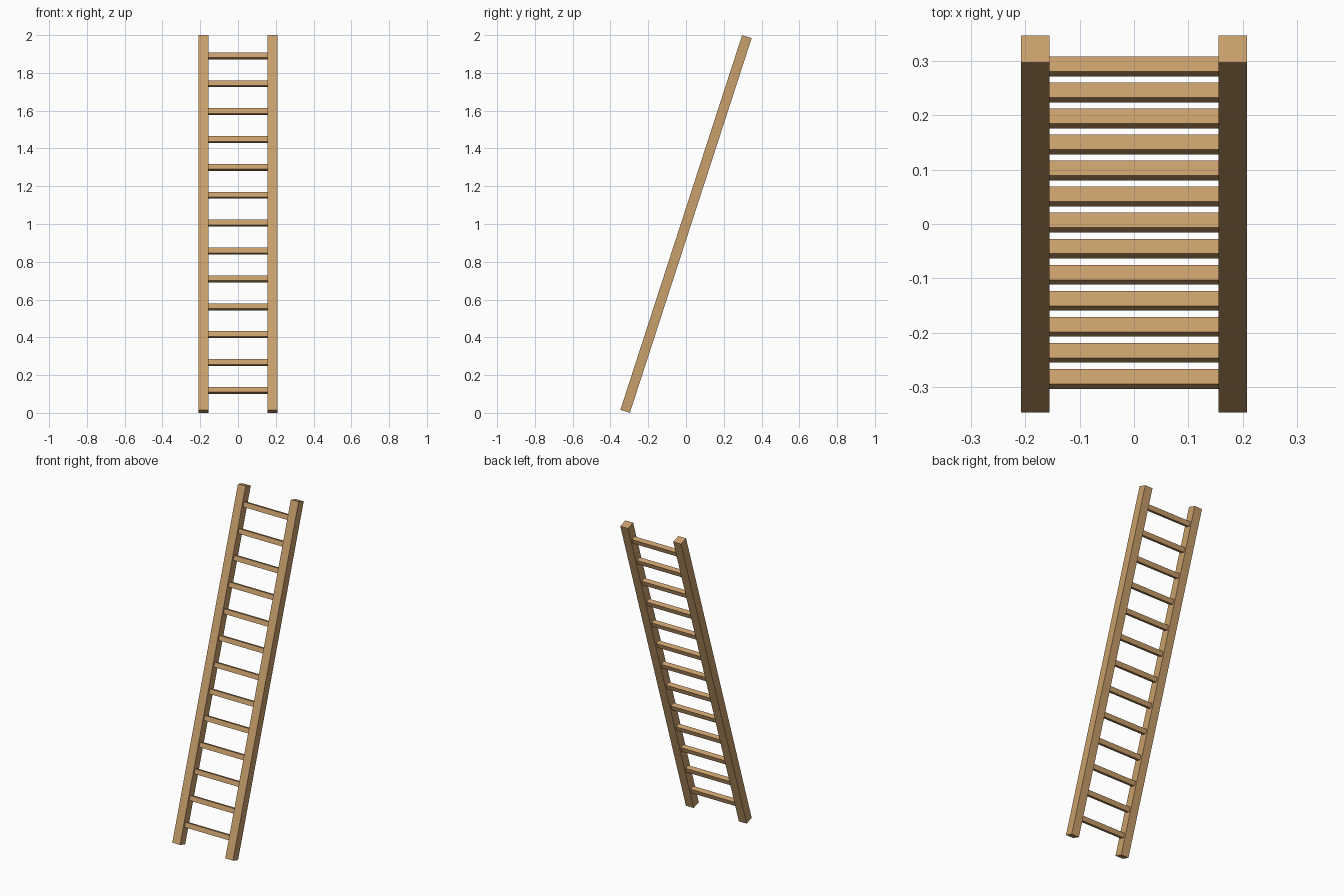
import bpy, math
from mathutils import Matrix, Vector

if "Cube" in bpy.data.objects:
    bpy.data.objects.remove(bpy.data.objects["Cube"])

LEAN = math.radians(18)      # ladder leans towards +y at the top
LENGTH, RAIL, RUNG = 2.086, 0.053, 0.029
RAIL_X, RUNG_COUNT, SPACING = 0.182, 13, 0.1552

wood = bpy.data.materials.new("light_wood")
wood.diffuse_color = (0.59, 0.35, 0.15, 1)
wood.use_nodes = True
wood.node_tree.nodes["Principled BSDF"].inputs["Base Color"].default_value = wood.diffuse_color

# Tilt about the ladder's middle, which sits at z = 1
tilt = Matrix.Translation((0, 0, 1)) @ Matrix.Rotation(-LEAN, 4, 'X')


def bar(name, centre, size):
    """Box placed in the ladder's own upright frame, then tilted."""
    bpy.ops.mesh.primitive_cube_add(size=1)
    ob = bpy.context.object
    ob.name = name
    ob.data.transform(Matrix.Diagonal((*size, 1)))
    ob.matrix_world = tilt @ Matrix.Translation(Vector(centre))
    ob.data.materials.append(wood)
    return ob


# Side rails
for side, sx in (("left", -1), ("right", 1)):
    bar(f"{side}_rail", (sx * RAIL_X, 0, 0), (RAIL, RAIL, LENGTH))

# Rungs, evenly spaced between the rails
for i in range(RUNG_COUNT):
    along = (i - (RUNG_COUNT - 1) / 2) * SPACING + 0.005
    bar(f"rung_{i + 1}", (0, 0.001, along), (2 * RAIL_X - RAIL + 0.004, RUNG, RUNG))
